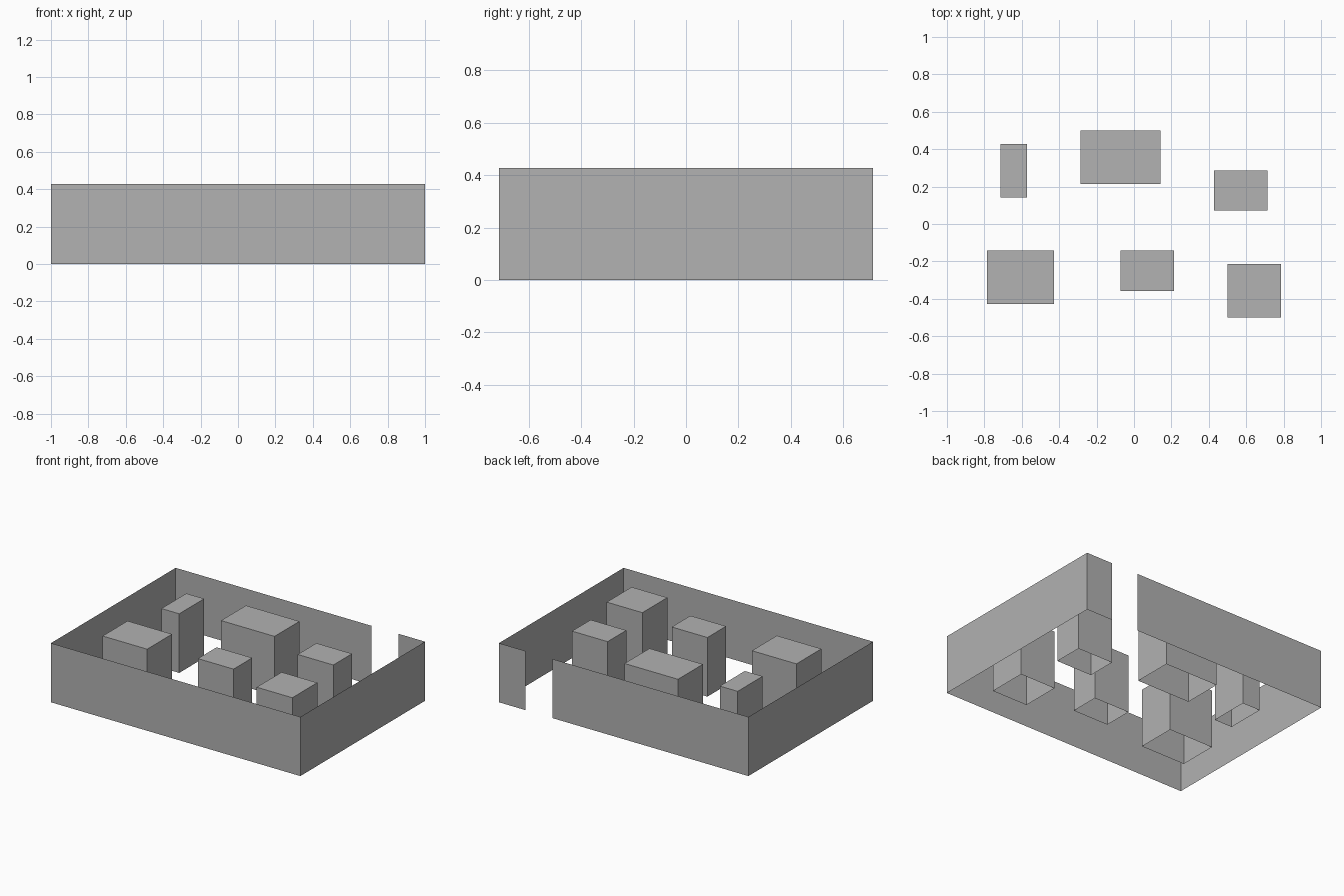
import bpy
import bmesh

cube = bpy.data.objects.get("Cube")
if cube:
    bpy.data.objects.remove(cube, do_unlink=True)

U = 1 / 14            # layout module
HEIGHT = 6 * U        # walls and blocks share one height

grey = bpy.data.materials.new("plain_grey")
grey.use_nodes = True
colour = (0.445, 0.445, 0.445, 1)
grey.diffuse_color = colour
grey.node_tree.nodes["Principled BSDF"].inputs["Base Color"].default_value = colour


def raise_outline(name, outline, closed):
    """Extrude a plan outline upwards; closed outlines get a roof and no floor."""
    bm = bmesh.new()
    low = [bm.verts.new((x * U, y * U, 0)) for x, y in outline]
    high = [bm.verts.new((x * U, y * U, HEIGHT)) for x, y in outline]
    count = len(outline)
    for i in range(count if closed else count - 1):
        j = (i + 1) % count
        bm.faces.new((low[i], low[j], high[j], high[i]))
    if closed:
        bm.faces.new(high)
    mesh = bpy.data.meshes.new(name)
    bm.to_mesh(mesh)
    bm.free()
    mesh.materials.append(grey)
    obj = bpy.data.objects.new(name, mesh)
    bpy.context.collection.objects.link(obj)


# Thin perimeter wall, running counter-clockwise and leaving a gap at the back
raise_outline("perimeter_wall",
              [(8, 10), (-14, 10), (-14, -10), (14, -10), (14, 10), (11, 10)],
              closed=False)

# Inner blocks: left edge, right edge, front edge, back edge in modules
blocks = {
    "back_narrow_block": (-10, -8, 2, 6),
    "back_wide_block": (-4, 2, 3, 7),
    "back_end_block": (6, 10, 1, 4),
    "front_wide_block": (-11, -6, -6, -2),
    "front_middle_block": (-1, 3, -5, -2),
    "front_end_block": (7, 11, -7, -3),
}
for name, (x0, x1, y0, y1) in blocks.items():
    raise_outline(name, [(x0, y0), (x1, y0), (x1, y1), (x0, y1)], closed=True)
